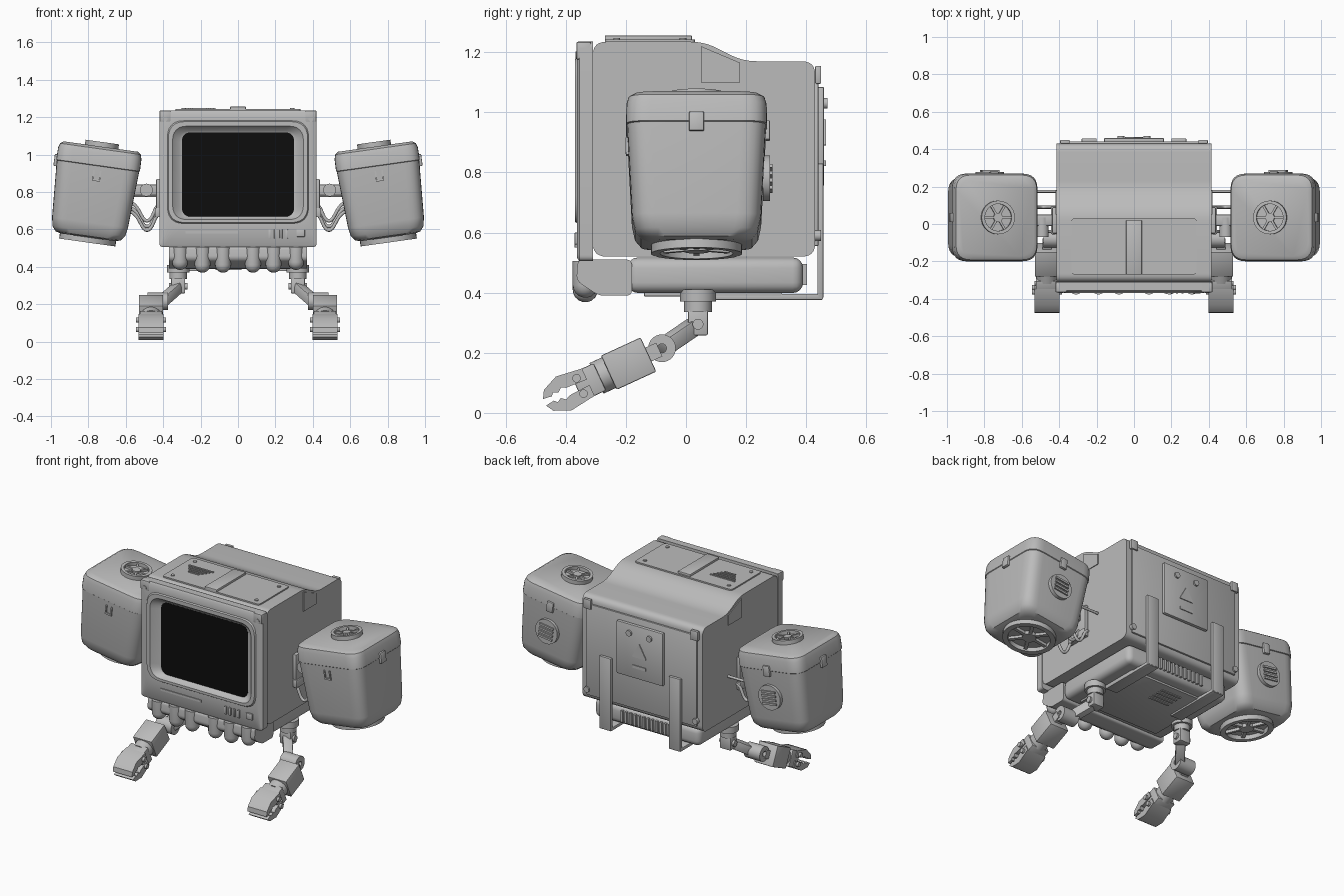
import bpy, bmesh
from math import radians, cos, sin, pi
from mathutils import Matrix, Vector

cube = bpy.data.objects.get("Cube")
if cube:
    bpy.data.objects.remove(cube)


def material(name, value):
    m = bpy.data.materials.new(name)
    m.use_nodes = True
    col = (value, value, value, 1)
    m.diffuse_color = col
    m.node_tree.nodes["Principled BSDF"].inputs["Base Color"].default_value = col
    return m


GREY = material("plain grey", 0.5)
BLACK = material("screen black", 0.004)
T, I = Matrix.Translation, Matrix()
TO_X = Matrix.Rotation(pi / 2, 4, 'Y')
TO_FRONT = Matrix.Rotation(pi / 2, 4, 'X')
TO_BACK = Matrix.Rotation(-pi / 2, 4, 'X')
made = []


def finish(name, bm, M, mat):
    bm.transform(M)
    bmesh.ops.recalc_face_normals(bm, faces=bm.faces)
    me = bpy.data.meshes.new(name)
    bm.to_mesh(me)
    bm.free()
    me.materials.append(mat)
    ob = bpy.data.objects.new(name, me)
    bpy.context.collection.objects.link(ob)
    made.append(ob)
    return ob


def box(name, center, size, M=I, bevel=0.0, seg=2, mat=GREY):
    bm = bmesh.new()
    bmesh.ops.create_cube(bm, size=1)
    bm.transform(T(center) @ Matrix.Diagonal((*size, 1)))
    if bevel:
        bmesh.ops.bevel(bm, geom=bm.edges[:], offset=bevel, segments=seg, profile=0.5, affect='EDGES')
    return finish(name, bm, M, mat)


def loft(name, rings, M=I, closed=False, caps=(True, True), mat=GREY):
    bm = bmesh.new()
    rows = [[bm.verts.new(p) for p in ring] for ring in rings]
    n = len(rows[0])
    pairs = list(zip(rows, rows[1:])) + ([(rows[-1], rows[0])] if closed else [])
    for a, b in pairs:
        for i in range(n):
            bm.faces.new((a[i], a[(i + 1) % n], b[(i + 1) % n], b[i]))
    if not closed:
        for row, cap in zip((rows[0], rows[-1]), caps):
            if cap:
                bm.faces.new(row)
    return finish(name, bm, M, mat)


def rounded(pts, r, seg=6):
    """Round every corner of a closed 2D outline."""
    out, pts = [], [Vector(p) for p in pts]
    for i, p in enumerate(pts):
        a, b = pts[i - 1] - p, pts[(i + 1) % len(pts)] - p
        a, b = (v.normalized() * min(r, v.length * 0.45) for v in (a, b))
        out += [p + a * (1 - t) ** 2 + b * t ** 2 for t in (k / seg for k in range(seg + 1))]
    return out


def rect(w, h, r, z, cy=0.0):
    x, y = w / 2, h / 2
    return [(p.x, p.y + cy, z) for p in rounded([(-x, -y), (x, -y), (x, y), (-x, y)], r)]


def disc(r, z, n=32):
    return [(r * cos(2 * pi * i / n), r * sin(2 * pi * i / n), z) for i in range(n)]


def cyl(name, r, z0, z1, M=I):
    return loft(name, [disc(r, z0), disc(r, z1)], M)


def tube(name, r, hole, z0, z1, M=I):
    return loft(name, [disc(hole, z0), disc(r, z0), disc(r, z1), disc(hole, z1)], M, closed=True)


def prism(name, outline, x0, x1, M=I):
    return loft(name, [[(x, p[0], p[1]) for p in outline] for x in (x0, x1)], M)


def bar(name, a, b, w, h):
    a, b = Vector(a), Vector(b)
    M = T((a + b) / 2) @ (b - a).to_track_quat('Z', 'X').to_matrix().to_4x4()
    box(name, (0, 0, 0), (w, h, (b - a).length), M, 0.006)


def cable(name, pts, r):
    cu = bpy.data.curves.new(name, 'CURVE')
    cu.dimensions, cu.bevel_depth = '3D', r
    sp = cu.splines.new('NURBS')
    sp.points.add(len(pts) - 1)
    for q, p in zip(sp.points, pts):
        q.co = (*p, 1)
    sp.use_endpoint_u, sp.order_u = True, 4
    cu.materials.append(GREY)
    bpy.context.collection.objects.link(bpy.data.objects.new(name, cu))


# Main housing with stepped top
prism("housing", rounded([(-.31, .52), (.43, .52), (.43, 1.17), (.19, 1.17), (.06, 1.235), (-.31, 1.235)], .045),
      -.415, .415)

# Front bezel with sunken screen
loft("bezel", [rect(.84, .73, .02, .31, .87), rect(.84, .73, .02, .355, .87), rect(.82, .71, .02, .362, .87),
               rect(.755, .55, .09, .362, .906), rect(.745, .54, .09, .37, .906), rect(.70, .50, .08, .37, .902),
               rect(.63, .465, .06, .335, .895), rect(.60, .45, .05, .33, .893)], TO_FRONT, caps=(True, False))
loft("screen", [rect(.60, .45, .05, .325, .893), rect(.60, .45, .05, .331, .893)], TO_FRONT, mat=BLACK)
box("front_slot", (-.14, -.363, .585), (.28, .008, .014))
for i in range(4):
    box("front_key", (.17 + .03 * i, -.365, .575), (.014, .012, .05), bevel=.003)
box("front_button", (.335, -.365, .58), (.045, .012, .04), bevel=.004)
for s in (-1, 1):
    cyl("bezel_rivet", .013, .36, .368, T((s * .39, 0, 1.19)) @ TO_FRONT)
    box("bezel_corner", (s * .39, -.34, 1.205), (.06, .05, .06), bevel=.006)

# Top hatch, centre strip and grille
loft("top_hatch", [rect(.67, .30, .02, 1.23, -.12), rect(.67, .30, .02, 1.243, -.12)])
box("top_strip", (0, -.125, 1.245), (.085, .29, .022), bevel=.004)
for i in range(5):
    box("top_grille_slat", (-.205, -.07 - .018 * i, 1.245), (.17 - .024 * i, .008, .008))
for x in (-.29, .29):
    for y in (-.23, -.01):
        cyl("hatch_screw", .011, 1.24, 1.248, T((x, y, 0)))

# Lower base, bottom plate and vents
box("base", (0, .0975, .458), (.73, .585, .118), bevel=.035, seg=4)
box("bottom_plate", (0, .09, .395), (.56, .46, .016), bevel=.004)
for i in range(4):
    box("bottom_vent_slat", (-.05, .16 + .035 * i, .386), (.14, .014, .008))
for i in range(12):
    box("rear_fin", (-.165 + .03 * i, .393, .46), (.014, .02, .07))

# Front skirt with rounded lobes
prism("front_skirt", rounded([(-.36, .51), (-.365, .44), (-.29, .39), (-.18, .39), (-.18, .51)], .02), -.37, .37)
for x in (-.31, -.19, -.08, .08, .19, .31):
    low = .41 if abs(x) < .3 else .425
    rings = [disc(.042 * sin(a), low - .042 * cos(a), 20) for a in (.15, .5, .9, 1.25, pi / 2)]
    loft("skirt_lobe", rings + [disc(.042, .505, 20)], T((x, -.335, 0)))

# Rear panel, service plate and straps
box("rear_panel", (0, .434, .84), (.76, .014, .57), bevel=.004)
box("service_plate", (0, .448, .92), (.32, .024, .33), bevel=.006)
for x in (-.07, .07):
    cyl("plate_knob", .018, .45, .47, T((x, 0, 1.03)) @ TO_BACK)
tri = [[(p.x, p.y, z) for p in rounded([(-.05, 0), (.05, 0), (0, .09)], .008)] for z in (0, .006)]
loft("plate_triangle", tri, T((0, .465, .89)) @ TO_FRONT)
box("plate_label", (0, .461, .83), (.09, .008, .018))
for s in (-1, 1):
    box("rear_strap", (s * .24, .447, .605), (.08, .02, .45), bevel=.004)
    box("strap_foot", (s * .24, .27, .386), (.08, .37, .02), bevel=.004)
    box("rear_bracket", (s * .37, .44, 1.125), (.05, .02, .06), bevel=.004)
    cyl("rear_bolt", .018, .43, .45, T((s * .375, 0, .59)) @ TO_BACK)


def fan(name, r, h, M):
    """Spoked round vent facing local +z."""
    tube(name + "_rim", r, r * .8, -.01, h, M)
    cyl(name + "_back", r * .85, -.01, .003, M)
    cyl(name + "_hub", r * .27, 0, h * .8, M)
    for i in range(6):
        box(name + "_spoke", (r * .53, 0, h * .35), (r * .6, r * .13, h * .6), M @ Matrix.Rotation(i * pi / 3, 4, 'Z'))


def pod(side, s):
    """Tilted side container with lid, vents and clips."""
    n = side + "_pod"
    M = T((s * .768, .035, .80)) @ Matrix.Rotation(radians(-8 * s), 4, 'Y')
    loft(n + "_body", [rect(w, d, .08, z) for w, d, z in (
        (.29, .31, -.245), (.35, .37, -.238), (.392, .41, -.212), (.41, .43, -.165), (.445, .462, .14))], M)
    loft(n + "_lid", [rect(w, d, .08, z) for w, d, z in (
        (.44, .456, .138), (.452, .47, .143), (.45, .467, .208), (.436, .453, .232), (.40, .415, .245))], M)
    fan(n + "_top_vent", .09, .025, M @ T((s * -.005, 0, .245)))
    fan(n + "_bottom_vent", .152, .03, M @ T((0, 0, -.243)) @ Matrix.Rotation(pi, 4, 'X'))
    V = M @ T((0, .222, -.02)) @ TO_BACK
    cyl(n + "_rear_vent", .076, 0, .022, V)
    for i in range(4):
        box(n + "_rear_slat", (0, -.036 + .024 * i, .026), (.095, .012, .01), V)
    box(n + "_rear_clip", (0, .234, .14), (.045, .022, .065), M, .005)
    box(n + "_outer_clip", (s * .226, 0, .14), (.022, .05, .065), M, .005)
    for x in (-.018, .018):
        box(n + "_latch_arm", (x, -.231, .09), (.008, .01, .05), M)
    box(n + "_latch_loop", (0, -.230, .063), (.044, .01, .01), M)


def mount(side, s):
    """Bracket, rod and sagging cables joining pod to housing."""
    n = side + "_mount"
    box(n + "_plate", (s * .425, .02, .79), (.025, .14, .16), bevel=.006)
    box(n + "_arm", (s * .49, .02, .81), (.15, .06, .06), bevel=.008)
    cyl(n + "_pivot", .034, -.035, .07, T((s * .49, 0, .81)) @ TO_FRONT)
    cyl(n + "_rod", .008, -.08, .08, T((s * .49, .175, .78)) @ TO_X)
    for y, dz in ((-.04, 0), (.03, .05), (.09, .02)):
        cable(n + "_cable", [(s * x, y, z + dz) for x, z in (
            (.415, .68), (.44, .68), (.455, .60), (.51, .58), (.54, .69), (.59, .70))], .009)
    box(n + "_cable_socket", (s * .43, .02, .69), (.03, .15, .05), bevel=.006)
    prism(n + "_hinge_cover", [(.05, 1.22), (.05, 1.10), (.18, 1.10), (.18, 1.165)], s * .412, s * .42)


def leg(side, s):
    """Jointed limb ending in a two-jaw gripper."""
    n = side + "_leg"
    cyl(n + "_socket", .06, .37, .41, T((s * .32, .04, 0)))
    cyl(n + "_collar", .046, .335, .375, T((s * .32, .04, 0)))
    box(n + "_shoulder", (s * .32, .04, .30), (.075, .066, .085), bevel=.006)
    cyl(n + "_shoulder_pin", .018, -.05, .05, T((s * .32, .04, .295)) @ TO_X)
    bar(n + "_link", (s * .32, .03, .29), (s * .405, -.08, .215), .055, .055)
    tube(n + "_elbow", .046, .015, -.055, .055, T((s * .43, -.08, .215)) @ TO_X)
    M = T((s * .465, -.08, .215)) @ Matrix.Rotation(radians(24.7), 4, 'X')
    box(n + "_forearm", (0, -.122, 0), (.13, .145, .125), M, .005)
    box(n + "_elbow_tang", (0, -.04, 0), (.05, .06, .05), M)
    cyl(n + "_wrist_ring", .056, .18, .24, M @ TO_FRONT)
    box(n + "_wrist", (0, -.27, 0), (.12, .085, .10), M, .005)
    for name, k in (("upper", 1), ("lower", -1)):
        jaw = [(.27, .05), (.36, .062), (.415, .038), (.43, .012), (.40, .008), (.39, .018), (.375, .01),
               (.36, .022), (.345, .014), (.27, .01)]
        prism(n + "_" + name + "_jaw", [(-a, k * b) for a, b in jaw], -.066, .066, M)
        cyl(n + "_" + name + "_pin", .014, -.08, .08, M @ T((0, -.30, k * .028)) @ TO_X)


for side, s in (("left", 1), ("right", -1)):
    pod(side, s)
    mount(side, s)
    leg(side, s)

# Smooth shading with crisp edges
bpy.ops.object.select_all(action='DESELECT')
for ob in made:
    ob.select_set(True)
bpy.context.view_layer.objects.active = made[0]
bpy.ops.object.shade_smooth_by_angle(angle=radians(35))
